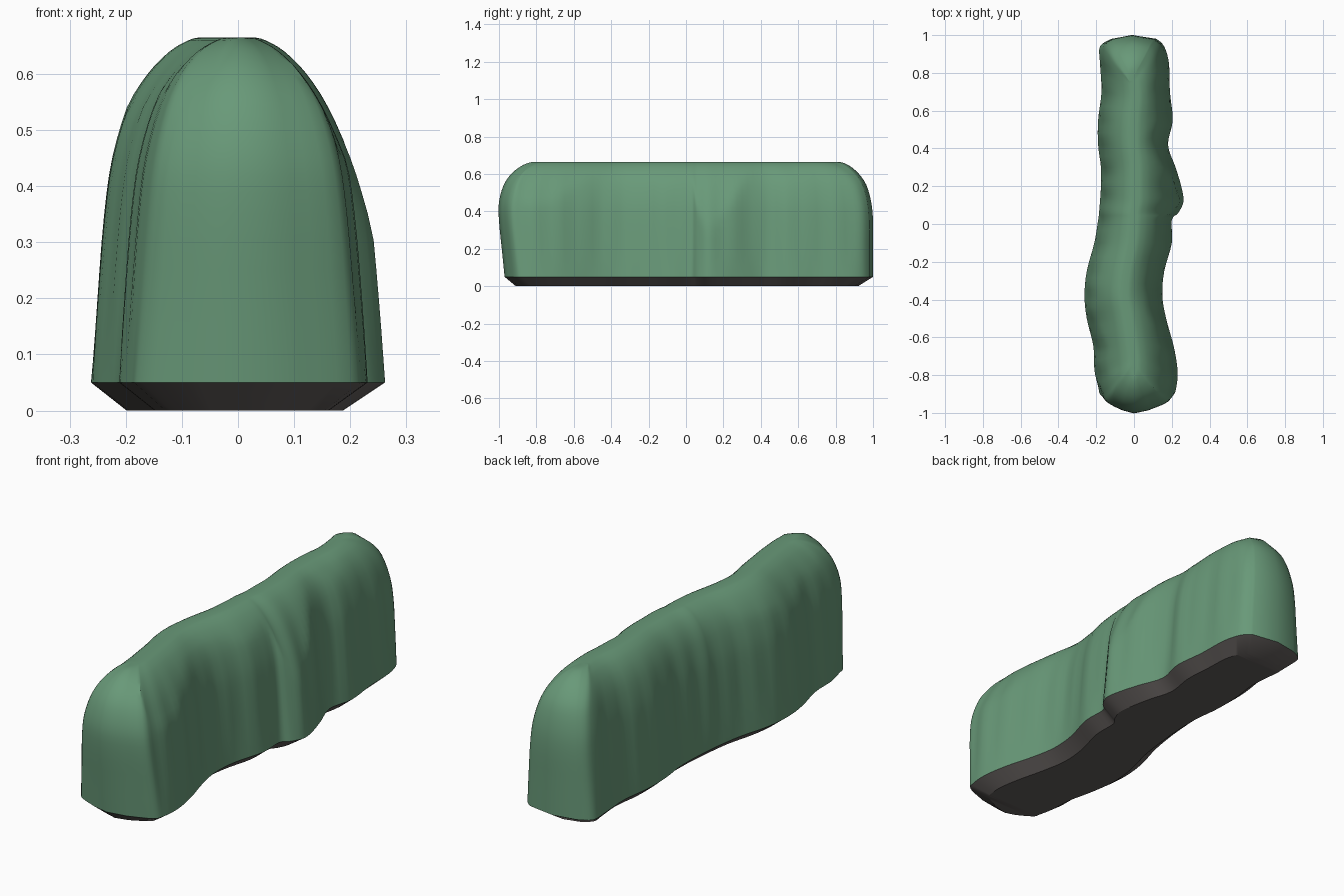
import bpy, bmesh, math

cube = bpy.data.objects.get("Cube")
if cube:
    bpy.data.objects.remove(cube, do_unlink=True)


def material(name, colour):
    mat = bpy.data.materials.new(name)
    mat.use_nodes = True
    mat.diffuse_color = colour
    bsdf = mat.node_tree.nodes["Principled BSDF"]
    bsdf.inputs["Base Color"].default_value = colour
    bsdf.inputs["Roughness"].default_value = 0.9
    return mat


def smooth_curve(points, steps):
    """Catmull-Rom resampling of a list of tuples."""
    result = []
    last = len(points) - 1
    for i in range(last):
        a, b = points[max(i - 1, 0)], points[i]
        c, d = points[i + 1], points[min(i + 2, last)]
        for s in range(steps):
            t = s / steps
            result.append(tuple(
                q + t / 2 * (r - p + t * (2 * p - 5 * q + 4 * r - w + t * (3 * (q - r) + w - p)))
                for p, q, r, w in zip(a, b, c, d)))
    return result + [points[last]]


# Wavy plan outline: y, left edge x, right edge x, ridge x
plan = smooth_curve([
    (-.985, -.07, .09, 0), (-.94, -.17, .2, 0), (-.88, -.19, .225, 0),
    (-.78, -.21, .23, 0), (-.65, -.215, .21, -.01), (-.5, -.25, .17, -.03),
    (-.38, -.262, .15, -.05), (-.25, -.25, .16, -.04), (-.1, -.21, .2, -.01),
    (.02, -.19, .2, 0), (.06, -.185, .235, 0), (.12, -.18, .262, .01),
    (.2, -.175, .25, .01), (.3, -.175, .22, .01), (.42, -.19, .18, 0),
    (.55, -.19, .205, 0), (.7, -.172, .19, .01), (.85, -.18, .185, 0),
    (.94, -.18, .16, -.01), (.98, -.12, .12, -.01)], 4)

# Cross-section: height, width factor, front end inset, back end inset
section = smooth_curve([
    (.05, 1, .03, 0), (.2, .945, .015, 0), (.35, .885, 0, 0), (.45, .82, 0, .01),
    (.54, .7, .025, .035), (.6, .55, .065, .075), (.64, .37, .115, .12),
    (.66, .2, .16, .16), (.665, .1, .19, .19)], 3)
footing = [(0, .7, .09, .08), (.05, 1, .03, 0)]
TOP = .665


def ring(bm, z, width, front, back):
    t = max(0, (z - .05) / (TOP - .05))
    limit = .3 - .11 * t                 # side bulges fade towards the ridge

    def place(x, y, ridge):
        reach = min(abs(x - ridge), limit) * width
        weight = min(1, max(0, (abs(y) - .5) / .45))
        weight *= weight
        shift = weight * (front if y < 0 else -back)
        ripple = .004 * math.sin(y * 47 + x * 9) * width * t * (1 - t) * 4
        return bm.verts.new((ridge + math.copysign(reach + ripple, x - ridge), y + shift, z))

    left = [place(l, y, r) for y, l, _, r in plan]
    right = [place(e, y, r) for y, _, e, r in plan]
    nose = bm.verts.new((plan[0][3], front - 1, z))
    tail = bm.verts.new((plan[-1][3], 1 - back, z))
    return left, right, nose, tail


def loft(name, levels, cap_index, mat):
    """Stack rings through the levels and close one end with a strip of quads."""
    bm = bmesh.new()
    rings = [ring(bm, *level) for level in levels]
    loops = [l + [tail] + r[::-1] + [nose] for l, r, nose, tail in rings]
    for low, high in zip(loops, loops[1:]):
        for i in range(len(low)):
            j = (i + 1) % len(low)
            bm.faces.new((low[i], low[j], high[j], high[i]))
    l, r, nose, tail = rings[cap_index]
    for i in range(len(l) - 1):
        bm.faces.new((l[i], l[i + 1], r[i + 1], r[i]))
    bm.faces.new((nose, l[0], r[0]))
    bm.faces.new((tail, r[-1], l[-1]))
    bmesh.ops.recalc_face_normals(bm, faces=bm.faces)
    # An open shell must face away from its core
    cap = bm.faces[:][-3]
    if (cap.normal.z > 0) != (cap_index == -1):
        bmesh.ops.reverse_faces(bm, faces=bm.faces)
    mesh = bpy.data.meshes.new(name)
    bm.to_mesh(mesh)
    bm.free()
    mesh.materials.append(mat)
    obj = bpy.data.objects.new(name, mesh)
    bpy.context.collection.objects.link(obj)
    bpy.ops.object.select_all(action="DESELECT")
    obj.select_set(True)
    bpy.context.view_layer.objects.active = obj
    bpy.ops.object.shade_smooth_by_angle(angle=math.radians(32))


# Leafy body and the bevelled soil underside
loft("hedge_body", section, -1, material("leaf green", (.14, .32, .19, 1)))
loft("soil_base", footing, 0, material("soil grey", (.12, .108, .103, 1)))
